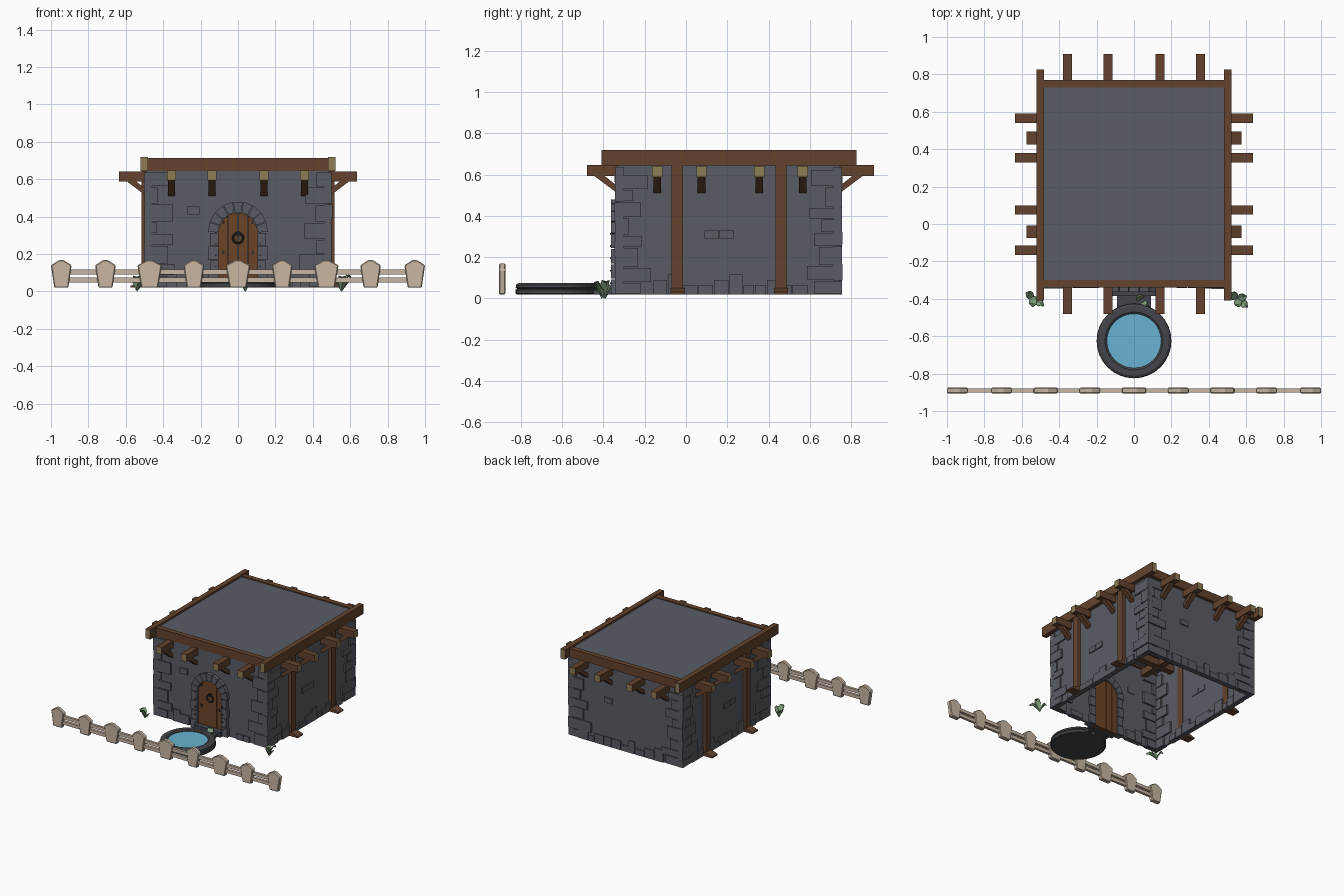
import bpy, bmesh, math, random
from mathutils import Vector

random.seed(4)
if "Cube" in bpy.data.objects:
    bpy.data.objects.remove(bpy.data.objects["Cube"])


def material(name, rgb):
    m = bpy.data.materials.new(name)
    m.use_nodes = True
    m.diffuse_color = (*rgb, 1)
    node = m.node_tree.nodes["Principled BSDF"]
    node.inputs["Base Color"].default_value = (*rgb, 1)
    node.inputs["Roughness"].default_value = 0.9
    return m


STONE = material("grey stone", (0.1, 0.108, 0.128))
DARK = material("dark stone", (0.055, 0.06, 0.07))
WOOD = material("brown timber", (0.125, 0.055, 0.026))
CUT = material("cut timber end", (0.27, 0.205, 0.09))
DOOR = material("door wood", (0.15, 0.056, 0.02))
IRON = material("dark iron", (0.02, 0.022, 0.026))
WATER = material("blue water", (0.14, 0.45, 0.64))
FENCE = material("pale fence wood", (0.58, 0.47, 0.36))
LEAF = material("pale green leaf", (0.22, 0.36, 0.2))

HALF, FRONT, BACK, BASE, EAVE = 0.49, -0.333, 0.745, 0.02, 0.66
SIDES = ("front", "back", "left", "right")


def at(side, u, d, z):
    """Point on a wall: u along it, d outward from it, z up."""
    return {"front": (u, FRONT - d, z), "back": (u, BACK + d, z),
            "left": (HALF + d, u, z), "right": (-HALF - d, u, z)}[side]


def loft(bm, lower, upper):
    a = [bm.verts.new(p) for p in lower]
    b = [bm.verts.new(p) for p in upper]
    bm.faces.new(a)
    bm.faces.new(b)
    for i in range(len(a)):
        j = (i + 1) % len(a)
        bm.faces.new((a[i], a[j], b[j], b[i]))


def box(bm, x0, x1, y0, y1, z0, z1):
    ring = [(x0, y0), (x1, y0), (x1, y1), (x0, y1)]
    loft(bm, [(x, y, z0) for x, y in ring], [(x, y, z1) for x, y in ring])


def plate(bm, side, outline, d0, d1):
    """Outline in (u, z), extruded outward from a wall."""
    loft(bm, [at(side, u, d0, z) for u, z in outline],
         [at(side, u, d1, z) for u, z in outline])


def bracket(bm, side, u, width, outline):
    """Outline in (d, z), extruded along a wall."""
    loft(bm, [at(side, u - width / 2, d, z) for d, z in outline],
         [at(side, u + width / 2, d, z) for d, z in outline])


def finish(name, bm, mat, end_mat=None, end_axis=0):
    bmesh.ops.recalc_face_normals(bm, faces=bm.faces)
    me = bpy.data.meshes.new(name)
    me.materials.append(mat)
    if end_mat:
        me.materials.append(end_mat)
        for f in bm.faces:
            f.material_index = int(abs(f.normal[end_axis]) > 0.9)
    bm.to_mesh(me)
    bm.free()
    ob = bpy.data.objects.new(name, me)
    bpy.context.collection.objects.link(ob)
    return ob


def rect(u0, u1, z0, z1):
    return [(u0, z0), (u1, z0), (u1, z1), (u0, z1)]


# Walls: thin shell, open underneath
bm = bmesh.new()
for x0, x1, y0, y1 in ((-HALF, HALF, FRONT, FRONT + 0.015), (-HALF, HALF, BACK - 0.015, BACK),
                       (-HALF, -HALF + 0.015, FRONT, BACK), (HALF - 0.015, HALF, FRONT, BACK)):
    box(bm, x0, x1, y0, y1, BASE, EAVE)
finish("walls", bm, STONE)

# Roof slab
bm = bmesh.new()
box(bm, -HALF, HALF, FRONT, BACK, EAVE, 0.705)
finish("roof", bm, STONE)

# Corner stones, in alternating lengths
bm = bmesh.new()
for side in SIDES:
    lo, hi = (-HALF, HALF) if side in ("front", "back") else (FRONT, BACK)
    for corner, inward in ((lo - 0.01, 1), (hi + 0.01, -1)):
        z, row = BASE, 0
        while z < 0.6:
            h = min(random.uniform(0.055, 0.1), 0.64 - z)
            length = (0.13 if row % 2 else 0.075) + random.uniform(-0.015, 0.03)
            length += 0.06 * max(0, 0.3 - z) / 0.3
            u = sorted((corner, corner + inward * length))
            plate(bm, side, rect(*u, z + 0.003, z + h - 0.003), -0.03, random.uniform(0.008, 0.014))
            z, row = z + h, row + 1
finish("corner_stones", bm, STONE)

# Footing stones and loose bricks
bm = bmesh.new()
for side in SIDES:
    lo, hi = (-0.33, 0.33) if side in ("front", "back") else (-0.16, 0.58)
    u = lo
    while u < hi:
        w = random.uniform(0.05, 0.09)
        if side != "front" or abs(u + w / 2) > 0.2:
            top = BASE + random.choice((0.045, 0.07, 0.095))
            plate(bm, side, rect(u + 0.002, u + w - 0.002, BASE, top), -0.03, 0.01)
        u += w
for side in ("left", "right"):
    for u in (0.09, 0.163):
        plate(bm, side, rect(u, u + 0.07, 0.29, 0.33), -0.02, 0.009)
plate(bm, "front", rect(-0.27, -0.205, 0.41, 0.455), -0.02, 0.009)
plate(bm, "back", rect(0.12, 0.19, 0.36, 0.4), -0.02, 0.009)
finish("wall_stones", bm, STONE)

# Eave frame
bm = bmesh.new()
for s in (-1, 1):
    box(bm, s * 0.5 - 0.02, s * 0.5 + 0.02, -0.41, 0.825, 0.645, 0.72)
finish("side_eave_beams", bm, WOOD, CUT, 1)
bm = bmesh.new()
for y in (-0.32, 0.75):
    box(bm, -0.48, 0.48, y - 0.02, y + 0.02, 0.645, 0.713)
finish("end_eave_beams", bm, WOOD)

# Projecting roof beams and their struts
ACROSS, ALONG = (-0.14, 0.075, 0.355, 0.565), (-0.355, -0.14, 0.14, 0.355)
bm = bmesh.new()
for x in ALONG:
    box(bm, x - 0.024, x + 0.024, -0.48, 0.91, 0.592, 0.646)
finish("long_roof_beams", bm, WOOD, CUT, 1)
bm = bmesh.new()
for y in ACROSS:
    box(bm, -0.635, 0.635, y - 0.025, y + 0.025, 0.588, 0.642)
finish("cross_roof_beams", bm, WOOD, CUT, 0)
bm = bmesh.new()
for side in SIDES:
    for u in ALONG if side in ("front", "back") else ACROSS:
        bracket(bm, side, u, 0.037, [(0, 0.51), (0, 0.545), (0.07, 0.6), (0.12, 0.6)])
finish("beam_struts", bm, WOOD)

# Side posts with flared feet
bm = bmesh.new()
for side in ("left", "right"):
    for u in (-0.042, 0.46):
        bracket(bm, side, u, 0.055, rect(-0.02, 0.026, BASE, 0.65))
        bracket(bm, side, u, 0.068, [(0, BASE), (0.085, BASE), (0.085, 0.03), (0.03, 0.05), (0, 0.05)])
finish("side_posts", bm, WOOD)

# Arched door planks
SPRING, R_IN, R_OUT = 0.315, 0.105, 0.16
bm = bmesh.new()
for i in range(4):
    u0 = -R_IN + i * R_IN / 2
    us = [u0 + 0.002 + k * (R_IN / 2 - 0.004) / 4 for k in range(5)]
    top = [(u, SPRING + math.sqrt(max(0, R_IN ** 2 - u * u))) for u in reversed(us)]
    plate(bm, "front", [(us[0], BASE), (us[-1], BASE)] + top, -0.02, 0.01)
finish("door", bm, DOOR)

# Stone door surround
bm = bmesh.new()
for s in (-1, 1):
    for k in range(4):
        h = (SPRING - BASE) / 4
        outer = R_OUT - 0.01 * (k % 2)
        u = sorted((s * R_IN, s * outer))
        plate(bm, "front", rect(*u, BASE + k * h + 0.002, BASE + k * h + h - 0.002), -0.03, 0.03)
for k in range(9):
    a, b = math.pi * (k + 0.04) / 9, math.pi * (k + 0.96) / 9
    ring = [(r * math.cos(t), SPRING + r * math.sin(t) * 1.04)
            for r, t in ((R_IN, a), (R_OUT, a), (R_OUT, b), (R_IN, b))]
    plate(bm, "front", ring, -0.03, 0.03)
finish("door_surround", bm, STONE)

# Iron door studs and knocker
bm = bmesh.new()
for s in (-1, 1):
    for z in (0.07, 0.13, 0.19, 0.25, 0.31):
        plate(bm, "front", rect(s * 0.118 - 0.004, s * 0.118 + 0.004, z, z + 0.008), 0.02, 0.035)
    for z in (0.2, 0.36):
        plate(bm, "front", rect(s * 0.078 - 0.006, s * 0.078 + 0.006, z, z + 0.02), 0, 0.015)
plate(bm, "front", rect(-0.012, 0.012, 0.3, 0.32), 0, 0.022)
finish("door_studs", bm, IRON)
bpy.ops.mesh.primitive_torus_add(major_radius=0.027, minor_radius=0.006, major_segments=16, minor_segments=6,
                                 location=(0, FRONT - 0.018, 0.285), rotation=(math.pi / 2, 0, 0))
knocker = bpy.context.object
knocker.name = "door_knocker"
knocker.data.materials.append(IRON)

# Doorstep
bm = bmesh.new()
box(bm, -0.115, 0.115, -0.385, FRONT, BASE, 0.06)
box(bm, -0.09, 0.09, -0.45, -0.385, BASE, 0.04)
finish("doorstep", bm, DARK)


# Round pool: two-tier rim turned from a profile, then the water
def turned(name, profile, mat, n=32):
    bm = bmesh.new()
    rings = [[bm.verts.new((r * math.cos(k * math.tau / n), r * math.sin(k * math.tau / n) - 0.625, z))
              for k in range(n)] for r, z in profile]
    for a, b in zip(rings, rings[1:]):
        for k in range(n):
            j = (k + 1) % n
            bm.faces.new((a[k], a[j], b[j], b[k]))
    bm.faces.new(rings[0])
    bm.faces.new(rings[-1])
    return finish(name, bm, mat)


turned("pool_rim", [(0.195, BASE), (0.2, 0.025), (0.2, 0.042), (0.192, 0.046), (0.2, 0.052), (0.198, 0.066),
                    (0.185, 0.075), (0.155, 0.075), (0.145, 0.068), (0.145, 0.055)], DARK)
turned("pool_water", [(0.145, 0.055), (0.145, 0.062)], WATER)

# Fence: tapered pointed posts and two rails
bm = bmesh.new()
for i in range(9):
    x = (i - 4) * 0.2362
    w = 0.065 if i in (2, 4, 6) else 0.055
    outline = [(-0.68, BASE), (0.68, BASE), (1, 0.14), (0.2, 0.168), (-0.2, 0.168), (-1, 0.14)]
    loft(bm, [(x + u * w, -0.907, z) for u, z in outline], [(x + u * w, -0.874, z) for u, z in outline])
posts = finish("fence_posts", bm, FENCE)
bevel = posts.modifiers.new("soft edges", "BEVEL")
bevel.width = 0.005
bm = bmesh.new()
for z in (0.062, 0.104):
    box(bm, -0.945, 0.945, -0.9, -0.88, z - 0.013, z + 0.013)
finish("fence_rails", bm, FENCE)


# Leafy plants: folded leaves that rise and droop
def plant(name, x, y, leaves):
    bm = bmesh.new()
    for angle, length, rise in leaves:
        out = Vector((math.cos(angle), math.sin(angle), 0))
        across = Vector((-out.y, out.x, 0))
        rows = []
        for t, w in ((0, 0.3), (0.35, 1), (0.7, 0.9), (1, 0.1)):
            mid = Vector((x, y, 0.0)) + out * length * t + Vector((0, 0, rise * math.sin(t * 2)))
            rows.append([bm.verts.new(mid + across * s * w * 0.022 + Vector((0, 0, abs(s) * 0.008)))
                         for s in (-1, 0, 1)])
        for a, b in zip(rows, rows[1:]):
            for k in range(2):
                bm.faces.new((a[k], a[k + 1], b[k + 1], b[k]))
    ob = finish(name, bm, LEAF)
    ob.modifiers.new("leaf thickness", "SOLIDIFY").thickness = 0.004


plant("right_plant", -0.54, -0.39, [(2.6, 0.045, 0.06), (-0.7, 0.075, 0.05), (-1.6, 0.055, 0.075)])
plant("left_plant", 0.555, -0.4, [(2.5, 0.05, 0.06), (-0.7, 0.07, 0.055), (0.3, 0.05, 0.08), (-1.5, 0.045, 0.075)])
plant("step_plant", 0.04, -0.41, [(2.0, 0.035, 0.07), (-1.0, 0.045, 0.06)])
